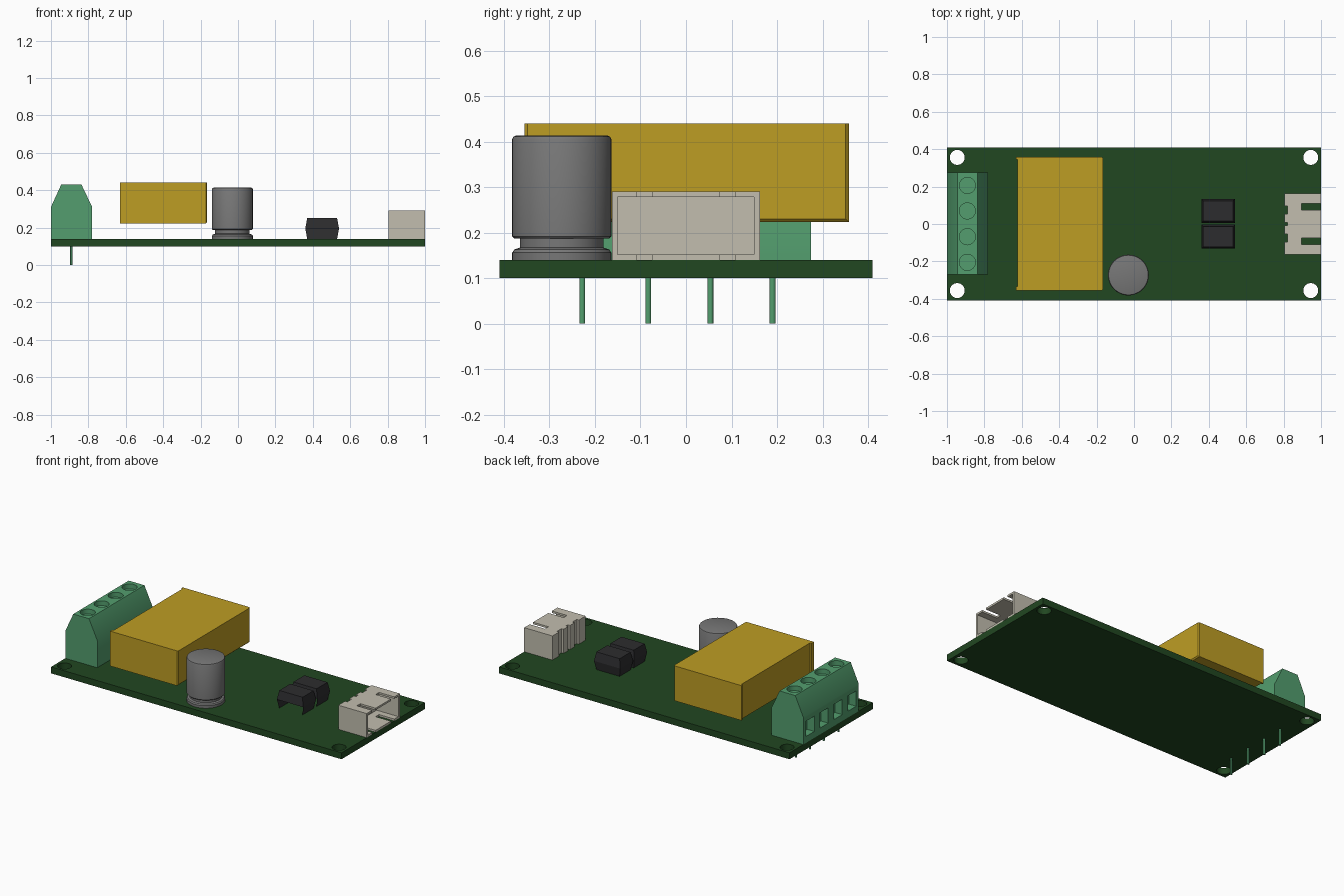
import bpy, bmesh, math
from mathutils import Matrix, Vector

cube = bpy.data.objects.get("Cube")
if cube:
    bpy.data.objects.remove(cube, do_unlink=True)


def material(name, rgb):
    lin = [(c / 255 / 12.92) if c < 11 else ((c / 255 + 0.055) / 1.055) ** 2.4 for c in rgb]
    m = bpy.data.materials.new(name)
    m.use_nodes = True
    m.diffuse_color = (*lin, 1)
    m.node_tree.nodes["Principled BSDF"].inputs["Base Color"].default_value = (*lin, 1)
    return m


BOARD = material("dark green", (33, 71, 33))
TERMINAL = material("light green", (83, 158, 110))
YELLOW = material("mustard yellow", (190, 157, 36))
GREY = material("mid grey", (119, 119, 119))
BLACK = material("charcoal", (44, 44, 46))
BEIGE = material("beige", (194, 190, 175))


def finish(name, bm, mat):
    bmesh.ops.recalc_face_normals(bm, faces=bm.faces)
    me = bpy.data.meshes.new(name)
    bm.to_mesh(me)
    bm.free()
    me.materials.append(mat)
    ob = bpy.data.objects.new(name, me)
    bpy.context.collection.objects.link(ob)
    return ob


def add_box(bm, x, y, z):
    """Box from (min, max) pairs."""
    size = [b - a for a, b in (x, y, z)]
    mid = [(a + b) / 2 for a, b in (x, y, z)]
    m = Matrix.Translation(mid) @ Matrix.Diagonal((*size, 1))
    return bmesh.ops.create_cube(bm, size=1, matrix=m)["verts"]


def add_cylinder(bm, x, y, z, r, sides=32):
    m = Matrix.Translation((x, y, (z[0] + z[1]) / 2))
    bmesh.ops.create_cone(bm, cap_ends=True, segments=sides, radius1=r, radius2=r,
                          depth=z[1] - z[0], matrix=m)


def boxes(name, mat, *dims):
    bm = bmesh.new()
    for d in dims:
        add_box(bm, *d)
    return finish(name, bm, mat)


def cylinders(name, mat, points, z, r, sides=32):
    bm = bmesh.new()
    for x, y in points:
        add_cylinder(bm, x, y, z, r, sides)
    return finish(name, bm, mat)


def select(ob):
    bpy.ops.object.select_all(action='DESELECT')
    ob.select_set(True)
    bpy.context.view_layer.objects.active = ob


def cut(ob, cutter):
    """Subtract the cutter and discard it."""
    cutter.hide_render = True
    mod = ob.modifiers.new("cut", 'BOOLEAN')
    mod.operation = 'DIFFERENCE'
    mod.solver = 'EXACT'
    mod.object = cutter
    select(ob)
    bpy.ops.object.modifier_apply(modifier=mod.name)
    bpy.data.objects.remove(cutter, do_unlink=True)


def smooth(ob):
    select(ob)
    bpy.ops.object.shade_smooth_by_angle(angle=math.radians(30))


# Circuit board with corner mounting holes
board = boxes("circuit_board", BOARD, ((-1, 1), (-0.41, 0.41), (0.10, 0.14)))
corners = [(sx * 0.945, sy * 0.356) for sx in (-1, 1) for sy in (-1, 1)]
cut(board, cylinders("hole_cutter", BOARD, corners, (0.05, 0.2), 0.04))
smooth(board)

# Relay case: chamfered on the right side, raised lips on the left ends
bm = bmesh.new()
add_box(bm, (-0.622, -0.165), (-0.355, 0.358), (0.223, 0.44))
edges = [e for e in bm.edges if all(v.co.x > -0.2 for v in e.verts)
         and not all(v.co.z > 0.4 for v in e.verts)]
bmesh.ops.bevel(bm, geom=edges, offset=0.007, segments=1, affect='EDGES')
relay = finish("relay_case", bm, YELLOW)
boxes("relay_case_lips", YELLOW,
      ((-0.632, -0.622), (-0.355, -0.333), (0.223, 0.44)),
      ((-0.632, -0.622), (0.345, 0.358), (0.223, 0.44)))

# Capacitor: lathed can with a pinched neck
profile = [(0, 0.14), (0.109, 0.14), (0.109, 0.156), (0.104, 0.163), (0.092, 0.167),
           (0.092, 0.187), (0.104, 0.187), (0.109, 0.192), (0.109, 0.405),
           (0.106, 0.411), (0.101, 0.413), (0, 0.413)]
bm = bmesh.new()
verts = [bm.verts.new((r, 0, z)) for r, z in profile]
chain = [bm.edges.new(p) for p in zip(verts, verts[1:])]
bmesh.ops.spin(bm, geom=verts + chain, cent=(0, 0, 0), axis=(0, 0, 1),
               angle=math.tau, steps=48, use_duplicate=False)
bmesh.ops.remove_doubles(bm, verts=bm.verts, dist=1e-4)
bmesh.ops.translate(bm, verts=bm.verts, vec=(-0.03, -0.273, 0))
smooth(finish("capacitor", bm, GREY))

# Pair of chips: bodies widest at mid height, open below and at the lower front
for name, cy in (("front_chip", -0.068), ("back_chip", 0.070)):
    bm = bmesh.new()
    rings = []
    for z, hx, hy in ((0.14, 0.08, 0.054), (0.195, 0.09, 0.064), (0.25, 0.08, 0.054)):
        rings.append([bm.verts.new((0.45 + sx * hx, cy + sy * hy, z))
                      for sx, sy in ((-1, -1), (1, -1), (1, 1), (-1, 1))])
    for low, high in zip(rings, rings[1:]):
        for i in range(4):
            j = (i + 1) % 4
            if not (low is rings[0] and i == 0):
                bm.faces.new((low[i], low[j], high[j], high[i]))
    bm.faces.new(rings[2])
    finish(name, bm, BLACK)

# Terminal block: shouldered profile extruded along y
outline = [(-1, 0.14), (-1, 0.31), (-0.945, 0.43), (-0.837, 0.43), (-0.78, 0.31), (-0.78, 0.14)]
bm = bmesh.new()
face = bm.faces.new([bm.verts.new((x, -0.27, z)) for x, z in outline])
ext = bmesh.ops.extrude_face_region(bm, geom=[face])["geom"]
bmesh.ops.translate(bm, vec=(0, 0.545, 0), verts=[v for v in ext if isinstance(v, bmesh.types.BMVert)])
terminal = finish("terminal_block", bm, TERMINAL)
ways = (-0.205, -0.068, 0.07, 0.206)
cut(terminal, cylinders("screw_cutter", TERMINAL, [(-0.891, y) for y in ways], (0.40, 0.5), 0.043))
cut(terminal, boxes("window_cutter", TERMINAL,
                    *[((-1.1, -0.95), (y - 0.04, y + 0.04), (0.18, 0.275)) for y in ways]))
smooth(terminal)

# Solder pins under the terminal block
smooth(cylinders("terminal_pins", TERMINAL, [(-0.891, y) for y in (-0.228, -0.083, 0.054, 0.19)],
                 (0, 0.15), 0.0065, 12))

# Plug socket: open to the right, slotted above and below, grooved at the back
socket = boxes("plug_socket", BEIGE, ((0.805, 1), (-0.163, 0.163), (0.14, 0.29)))
cut(socket, boxes("cavity_cutter", BEIGE, ((0.85, 1.1), (-0.151, 0.149), (0.152, 0.278))))
cut(socket, boxes("slot_cutter", BEIGE,
                  *[((0.895, 1.1), (s * 0.092 - 0.017, s * 0.092 + 0.017), (0.1, 0.35)) for s in (-1, 1)]))
cut(socket, boxes("groove_cutter", BEIGE,
                  *[((0.7, 0.82), (y - w, y + w), (0.1, 0.35))
                    for y, w in ((-0.075, 0.022), (0.0, 0.009), (0.075, 0.022))]))
